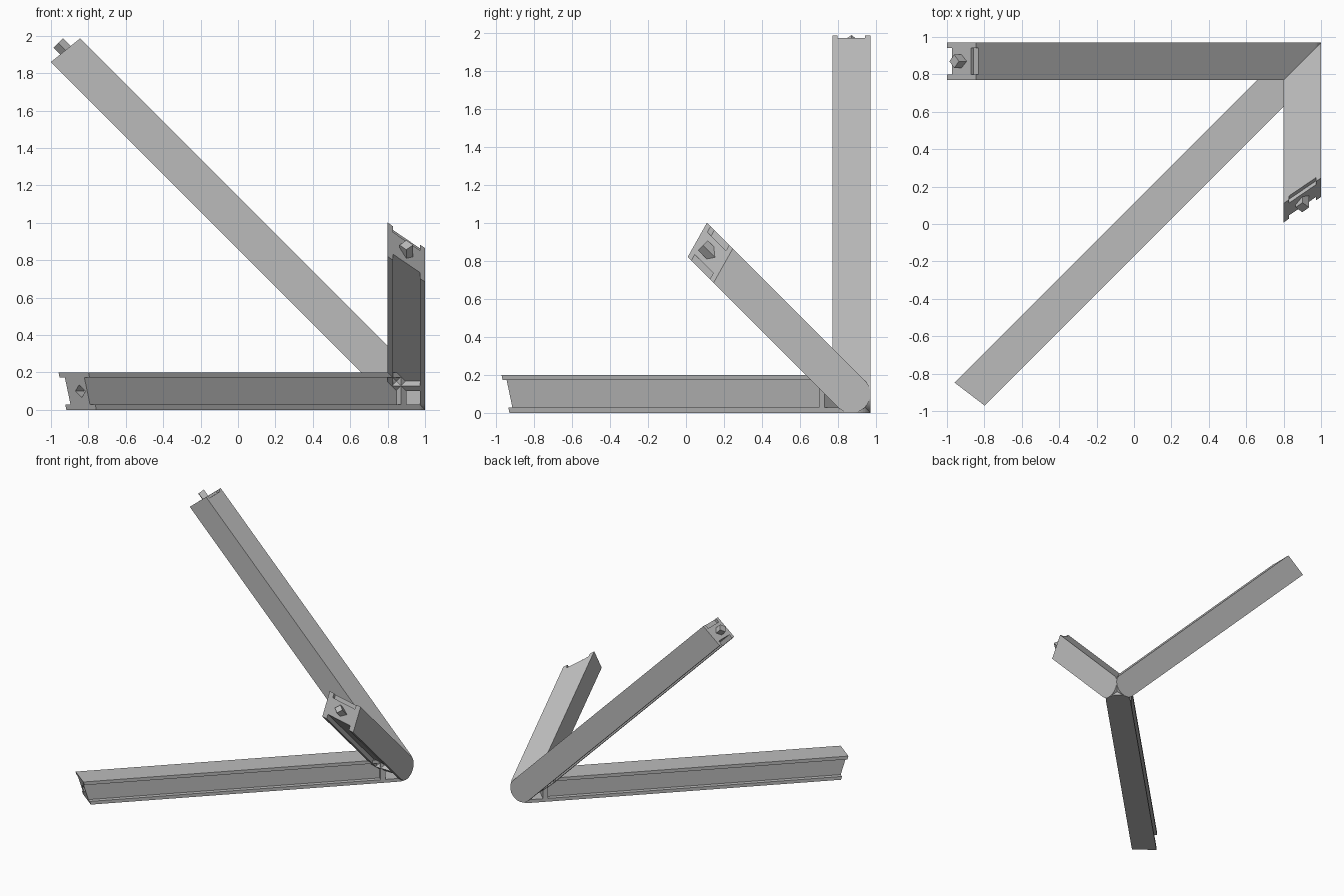
import bpy, bmesh, math
from mathutils import Vector, Matrix

cube = bpy.data.objects.get("Cube")
if cube:
    bpy.data.objects.remove(cube, do_unlink=True)

grey = bpy.data.materials.new("plain_grey")
grey.use_nodes = True
grey.diffuse_color = (0.5, 0.5, 0.5, 1)
grey.node_tree.nodes["Principled BSDF"].inputs["Base Color"].default_value = (0.5, 0.5, 0.5, 1)

CORNER = Vector((0.9, 0.87, 0.1))   # point where the three beam axes meet
R = 0.1                             # half width of a beam
PLATE = 0.028                       # flange thickness
GROOVE = 0.035                      # depth of the side grooves
JOINT = 0.1                         # distance from corner to the square-cut parts


def prism(name, frame, outline, n0, n1, cut=None):
    """Extrude an outline (along, side) from depth n0 to n1, then trim the far end."""
    bm = bmesh.new()
    face = bm.faces.new([bm.verts.new((u, s, n0)) for u, s in outline])
    top = bmesh.ops.extrude_face_region(bm, geom=[face])["geom"]
    moved = [v for v in top if isinstance(v, bmesh.types.BMVert)]
    bmesh.ops.translate(bm, verts=moved, vec=(0, 0, n1 - n0))
    bm.transform(frame)
    if cut:
        point, normal = cut
        geom = bm.verts[:] + bm.edges[:] + bm.faces[:]
        bmesh.ops.bisect_plane(bm, geom=geom, plane_co=point, plane_no=normal, clear_outer=True)
        bmesh.ops.holes_fill(bm, edges=[e for e in bm.edges if e.is_boundary])
    bmesh.ops.recalc_face_normals(bm, faces=bm.faces)
    mesh = bpy.data.meshes.new(name)
    bm.to_mesh(mesh)
    bm.free()
    mesh.materials.append(grey)
    obj = bpy.data.objects.new(name, mesh)
    bpy.context.scene.collection.objects.link(obj)
    return obj


def rect(u0, u1, s0, s1):
    return [(u0, s0), (u1, s0), (u1, s1), (u0, s1)]


def diamond(size, s=0):
    """Square rod outline, built around the beam axis."""
    return [(size, s), (0, s + size), (-size, s), (0, s - size)]


def beam(name, along, side, out, end_point, end_normal, lid, peg):
    u, s, n = (Vector(v).normalized() for v in (along, side, out))
    frame = Matrix.Translation(CORNER) @ Matrix((u, s, n)).transposed().to_4x4()
    point, normal = Vector(end_point), Vector(end_normal).normalized()
    cut = (point, normal)
    far = 3

    # outer plate with a round end at the corner
    arc = [math.radians(90 + 180 * i / 24) for i in range(25)]
    outline = [(R * math.cos(a), R * math.sin(a)) for a in arc] + [(far, -R), (far, R)]
    prism(name + "_outer_plate", frame, outline, R - PLATE, R, cut)
    # inner plate, web and the block that closes the grooves
    prism(name + "_inner_plate", frame, rect(JOINT, far, -R, R), -R, PLATE - R, cut)
    w = R - GROOVE
    web = prism(name + "_web", frame, rect(JOINT, far, -w, w), PLATE - R, R - PLATE, cut)
    prism(name + "_groove_stop", frame, rect(JOINT, JOINT + 0.04, -R, R), PLATE - R, R - PLATE)
    # flush lid over one groove, set back from the end
    if lid:
        prism(name + "_lid", frame, rect(0, far, w, R), PLATE - R, R - PLATE,
              (point - normal * 0.02, normal))

    # locating peg, or matching socket, on the end face
    reach = (point - CORNER).dot(normal) / u.dot(normal)
    turn = Matrix((n, s, u)).transposed().to_4x4()
    rod = Matrix.Translation(CORNER + u * reach) @ turn
    if peg:
        prism(name + "_peg", rod, diamond(0.036), -0.04, 0.055)
    else:
        cutter = prism(name + "_socket_cutter", rod, diamond(0.034, 0.02), -0.06, 0.08)
        cutter.hide_render = True
        cutter.hide_viewport = True
        mod = web.modifiers.new("socket", "BOOLEAN")
        mod.operation = "DIFFERENCE"
        mod.solver = "EXACT"
        mod.object = cutter


beam("back_beam", (-1, 0, 1), (1, 0, 1), (0, 1, 0),
     (-1, 0.87, 1.86), (-0.63, 0, 0.78), True, True)
beam("side_beam", (0, -1, 1), (0, 1, 1), (1, 0, 0),
     (0.8, 0.11, 1.0), (0.68, -0.64, 0.36), True, True)
beam("floor_beam", (-1, -1, 0), (1, -1, 0), (0, 0, -1),
     (-0.97, -0.84, 0.2), (-0.58, -0.76, -0.28), False, False)
